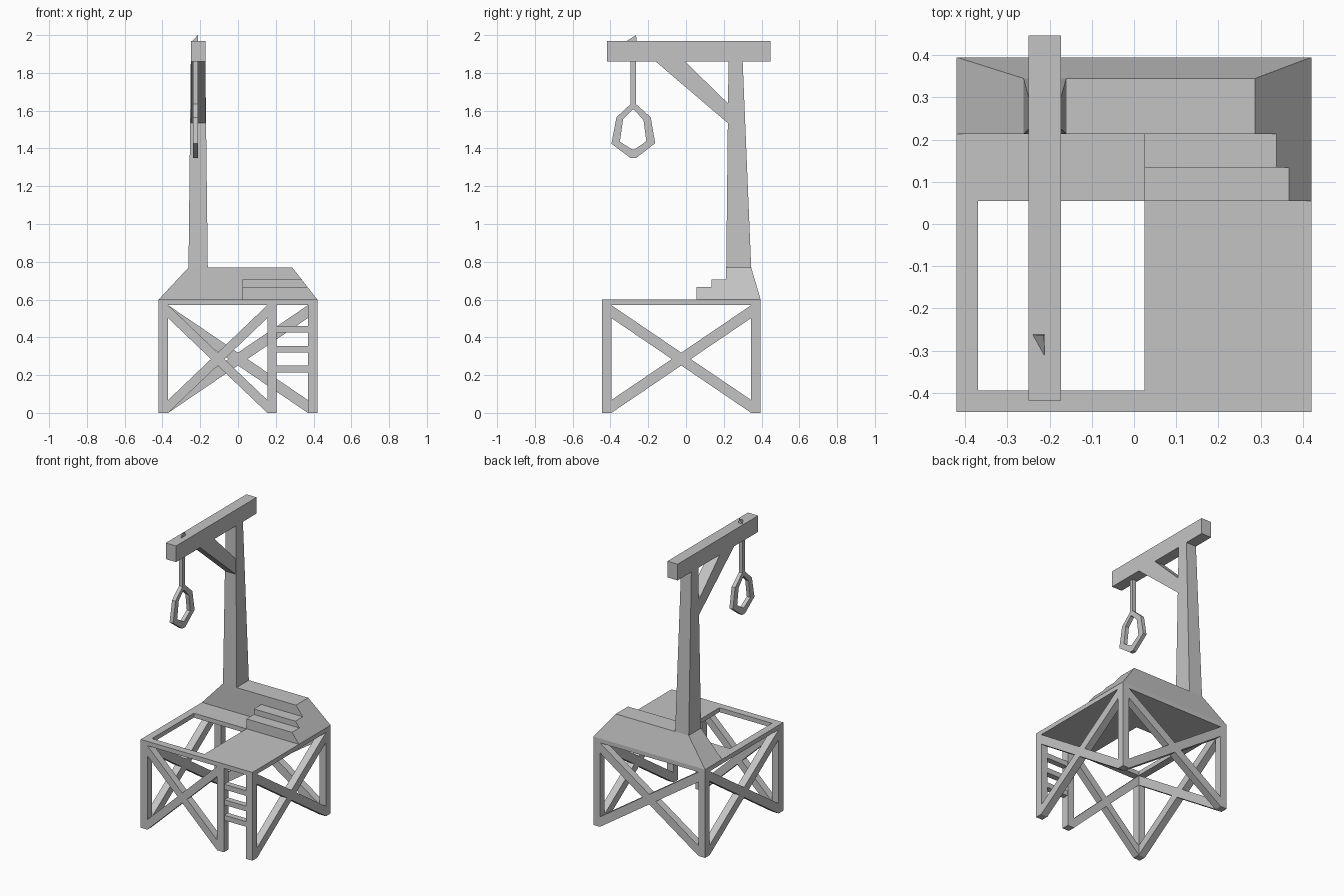
import bpy
import bmesh
from mathutils import Vector

cube = bpy.data.objects.get("Cube")
if cube:
    bpy.data.objects.remove(cube, do_unlink=True)

grey = bpy.data.materials.new("plain_grey")
grey.use_nodes = True
COLOUR = (0.55, 0.55, 0.55, 1)
grey.diffuse_color = COLOUR
grey.node_tree.nodes["Principled BSDF"].inputs["Base Color"].default_value = COLOUR


def finish(name, bm):
    bmesh.ops.recalc_face_normals(bm, faces=bm.faces)
    mesh = bpy.data.meshes.new(name)
    bm.to_mesh(mesh)
    bm.free()
    mesh.materials.append(grey)
    obj = bpy.data.objects.new(name, mesh)
    bpy.context.collection.objects.link(obj)
    return obj


def loft(name, lower, upper):
    """Closed solid between two matching loops of points."""
    bm = bmesh.new()
    a = [bm.verts.new(p) for p in lower]
    b = [bm.verts.new(p) for p in upper]
    bm.faces.new(a)
    bm.faces.new(b)
    for i in range(len(a)):
        j = (i + 1) % len(a)
        bm.faces.new((a[i], a[j], b[j], b[i]))
    return finish(name, bm)


def place(axis, depth, p):
    return (depth, p[0], p[1]) if axis == "x" else (p[0], depth, p[1])


def prism(name, profile, axis, start, end):
    """Upright profile extruded along x or y."""
    return loft(name, [place(axis, start, p) for p in profile],
                [place(axis, end, p) for p in profile])


def rect(x0, x1, y0, y1, z):
    return [(x0, y0, z), (x1, y0, z), (x1, y1, z), (x0, y1, z)]


def box(name, x0, x1, y0, y1, z0, z1):
    return loft(name, rect(x0, x1, y0, y1, z0), rect(x0, x1, y0, y1, z1))


# Overall platform extents
X, F, B = 0.42, -0.445, 0.395
W, RAIL, DECK = 0.05, 0.57, 0.6
HOLE_R, HOLE_B = 0.025, 0.055

# Deck around the open trapdoor
box("deck_right", HOLE_R, X, F, HOLE_B, RAIL, DECK)
box("deck_back", -X, X, HOLE_B, B, RAIL, DECK)
box("deck_left_rail", -X, -X + W, F, HOLE_B, RAIL, DECK)
box("deck_front_rail", -X + W, HOLE_R, F, F + W, RAIL, DECK)

# Legs
for side, x in (("left", X - W), ("right", -X)):
    box(f"front_leg_{side}", x, x + W, F, F + W, 0, RAIL)
    box(f"back_leg_{side}", x, x + W, B - W, B, 0, RAIL)
LADDER = 0.155
box("ladder_leg", LADDER, LADDER + W, F, F + W, 0, RAIL)


# Crossed braces between the legs
def cross(name, axis, u0, u1, start):
    t = 0.068
    for tag, a, b in (("rising", u0, u1), ("falling", u1, u0)):
        prism(f"{name}_{tag}", [(a, 0), (b, RAIL - t), (b, RAIL), (a, t)],
              axis, start, start + W)


cross("front_brace", "y", -X + W, LADDER, F)
cross("back_brace", "y", -X + W, X - W, B - W)
cross("left_brace", "x", F + W, B - W, X - W)
cross("right_brace", "x", F + W, B - W, -X)

# Ladder rungs
for i in range(3):
    z = 0.215 + i * 0.105
    box(f"ladder_rung_{i + 1}", LADDER + W, X - W, F + 0.005, F + 0.045, z, z + 0.035)

# Sloped plinth and the steps cut to the same slope
TOP, PF, PB, PR = 0.77, 0.213, 0.345, 0.287
loft("plinth", rect(-X, X, PF, B, DECK), rect(-0.262, PR, PF, PB, TOP))
for name, y0, y1, z in (("lower_step", HOLE_B, 0.134, 0.667),
                        ("upper_step", 0.134, PF, 0.705)):
    x = X + (PR - X) * (z - DECK) / (TOP - DECK)
    prism(name, [(HOLE_R, DECK), (X, DECK), (x, z), (HOLE_R, z)], "y", y0, y1)

# Tapered post, top beam and diagonal strut
BX0, BX1, BZ = -0.25, -0.173, 1.86
loft("post", rect(-0.262, -0.16, PF, PB, TOP), rect(BX0, BX1, 0.225, 0.3, BZ))
box("top_beam", BX0, BX1, -0.418, 0.447, BZ, 1.97)
prism("strut", [(-0.16, BZ), (-0.005, BZ), (0.226, 1.635), (0.226, 1.53)],
      "x", BX0, BX1)

# Rope, its end above the beam, and the hanging loop
RX0, RX1 = -0.238, -0.212
box("rope", RX0, RX1, -0.293, -0.265, 1.615, BZ)

bm = bmesh.new()
for p in ((-0.24, -0.262, 1.97), (-0.212, -0.262, 1.97),
          (-0.212, -0.312, 1.97), (-0.213, -0.264, 2.0)):
    bm.verts.new(p)
bmesh.ops.convex_hull(bm, input=bm.verts[:])
finish("rope_end", bm)

outer = [(-0.293, 1.635), (-0.265, 1.635), (-0.187, 1.565), (-0.163, 1.428),
         (-0.263, 1.35), (-0.295, 1.35), (-0.395, 1.425), (-0.368, 1.565)]
inner = [(-0.284, 1.605), (-0.274, 1.605), (-0.225, 1.55), (-0.21, 1.438),
         (-0.272, 1.395), (-0.286, 1.395), (-0.35, 1.436), (-0.333, 1.555)]
bm = bmesh.new()
rings = [[bm.verts.new(Vector(place("x", x, p))) for p in pts]
         for x, pts in ((RX0, outer), (RX1, outer), (RX1, inner), (RX0, inner))]
for k, ring in enumerate(rings):
    following = rings[(k + 1) % len(rings)]
    for i in range(len(ring)):
        j = (i + 1) % len(ring)
        bm.faces.new((ring[i], ring[j], following[j], following[i]))
finish("rope_loop", bm)
